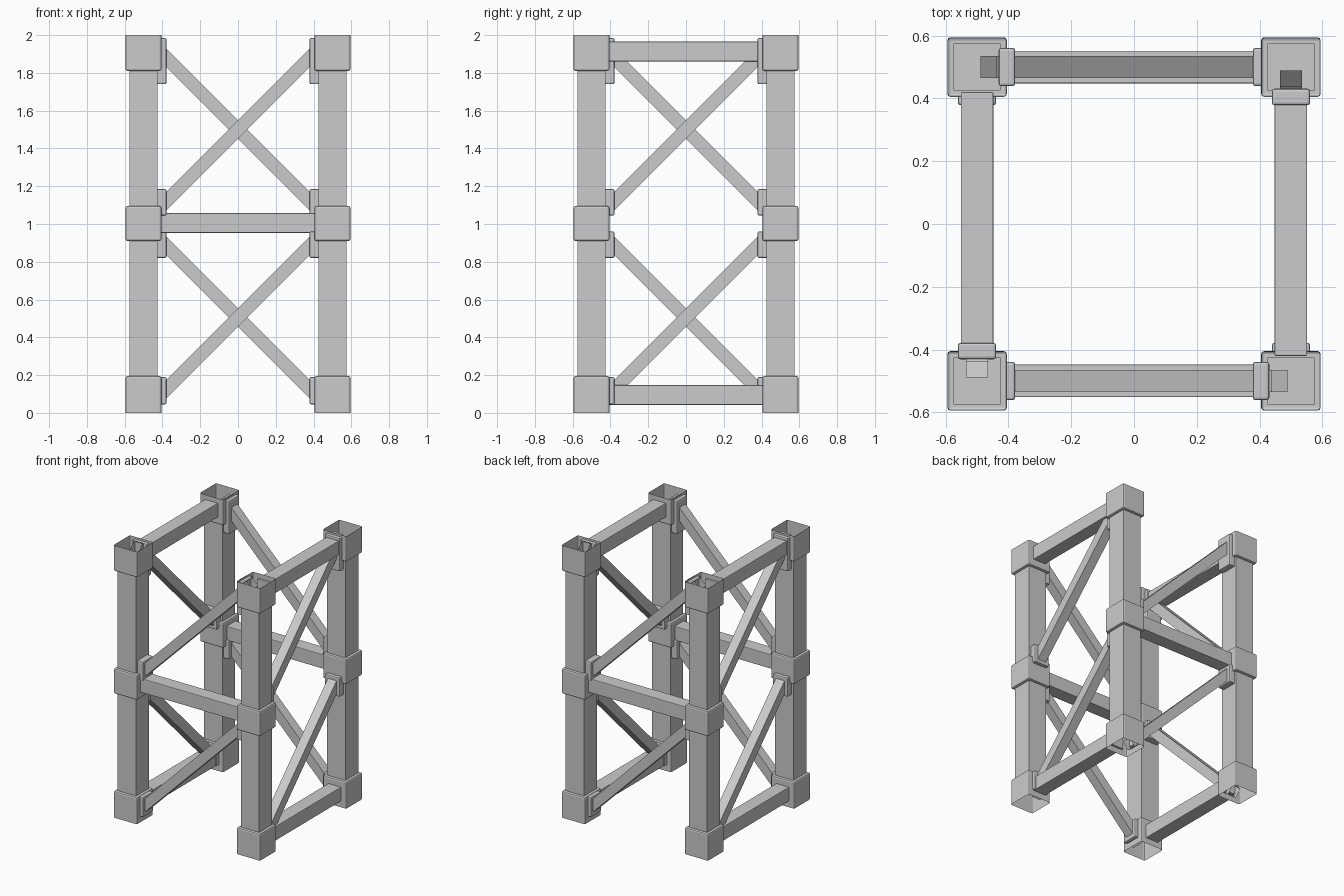
import bpy, bmesh
from math import pi, sqrt
from mathutils import Matrix, Vector

old = bpy.data.objects.get("Cube")
if old:
    bpy.data.objects.remove(old, do_unlink=True)

GREY = (0.6, 0.6, 0.6, 1.0)
steel = bpy.data.materials.new("grey_steel")
steel.use_nodes = True
steel.diffuse_color = GREY
steel.node_tree.nodes["Principled BSDF"].inputs["Base Color"].default_value = GREY


def bar(name, centre, size, bevel=0.0, open_ends=(), tilt=0.0, turn=0.0):
    """Box with optional bevel, removed end faces, tilt about y and turn about z."""
    bm = bmesh.new()
    bmesh.ops.create_cube(bm, size=1)
    bmesh.ops.scale(bm, vec=size, verts=bm.verts)
    bm.normal_update()
    ends = [f for f in bm.faces if any(f.normal.dot(Vector(d)) > 0.9 for d in open_ends)]
    bmesh.ops.delete(bm, geom=ends, context='FACES')
    if bevel:
        edges = [e for e in bm.edges if not e.is_boundary]
        bmesh.ops.bevel(bm, geom=edges, offset=bevel, segments=2, profile=0.5, affect='EDGES')
    bm.transform(Matrix.Rotation(turn, 4, 'Z') @ Matrix.Translation(centre)
                 @ Matrix.Rotation(tilt, 4, 'Y'))
    mesh = bpy.data.meshes.new(name)
    bm.to_mesh(mesh)
    bm.free()
    mesh.materials.append(steel)
    obj = bpy.data.objects.new(name, mesh)
    bpy.context.collection.objects.link(obj)
    return obj


UP, DOWN = (0, 0, 1), (0, 0, -1)
BRACE_LENGTH = 0.93 * sqrt(2)

sides = ("front", "right", "back", "left")
for i, side in enumerate(sides):
    turn = i * pi / 2

    # Corner post in two lengths, with three collars open at the outer ends
    for level, z in (("lower", 0.555), ("upper", 1.45)):
        bar(f"{side}_{level}_post", (0.5, -0.5, z), (0.15, 0.15, 0.73), turn=turn)
    for level, z, ends in (("bottom", 0.0975, [DOWN]), ("middle", 1.0025, []),
                           ("top", 1.905, [UP])):
        height = 0.185 if level == "middle" else 0.19
        bar(f"{side}_{level}_collar", (0.5, -0.5, z), (0.19, 0.19, height if level != "bottom" else 0.195),
            0.01, ends, turn=turn)

    # Horizontal beams alternate: middle on two sides, top and bottom on the others
    levels = (("middle", 1.005),) if i % 2 == 0 else (("bottom", 0.095), ("top", 1.913))
    for level, z in levels:
        bar(f"{side}_{level}_beam", (0, -0.5, z), (0.84, 0.104, 0.104), 0.004, turn=turn)

    # Open diagonal tubes
    for level, z in (("lower", 0.505), ("upper", 1.5)):
        bar(f"{side}_{level}_brace", (0, -0.5, z), (BRACE_LENGTH, 0.07, 0.07),
            open_ends=[(1, 0, 0), (-1, 0, 0)], tilt=-pi / 4, turn=turn)

    # Mounting plates at the brace ends
    plates = (("bottom", -1, 0.045, 0.19), ("lower_middle", 1, 0.82, 0.96),
              ("upper_middle", -1, 1.045, 1.185), ("top", 1, 1.74, 1.985))
    for level, sx, z0, z1 in plates:
        bar(f"{side}_{level}_plate", (sx * 0.405, -0.5, (z0 + z1) / 2),
            (0.052, 0.122, z1 - z0), 0.008, turn=turn)
